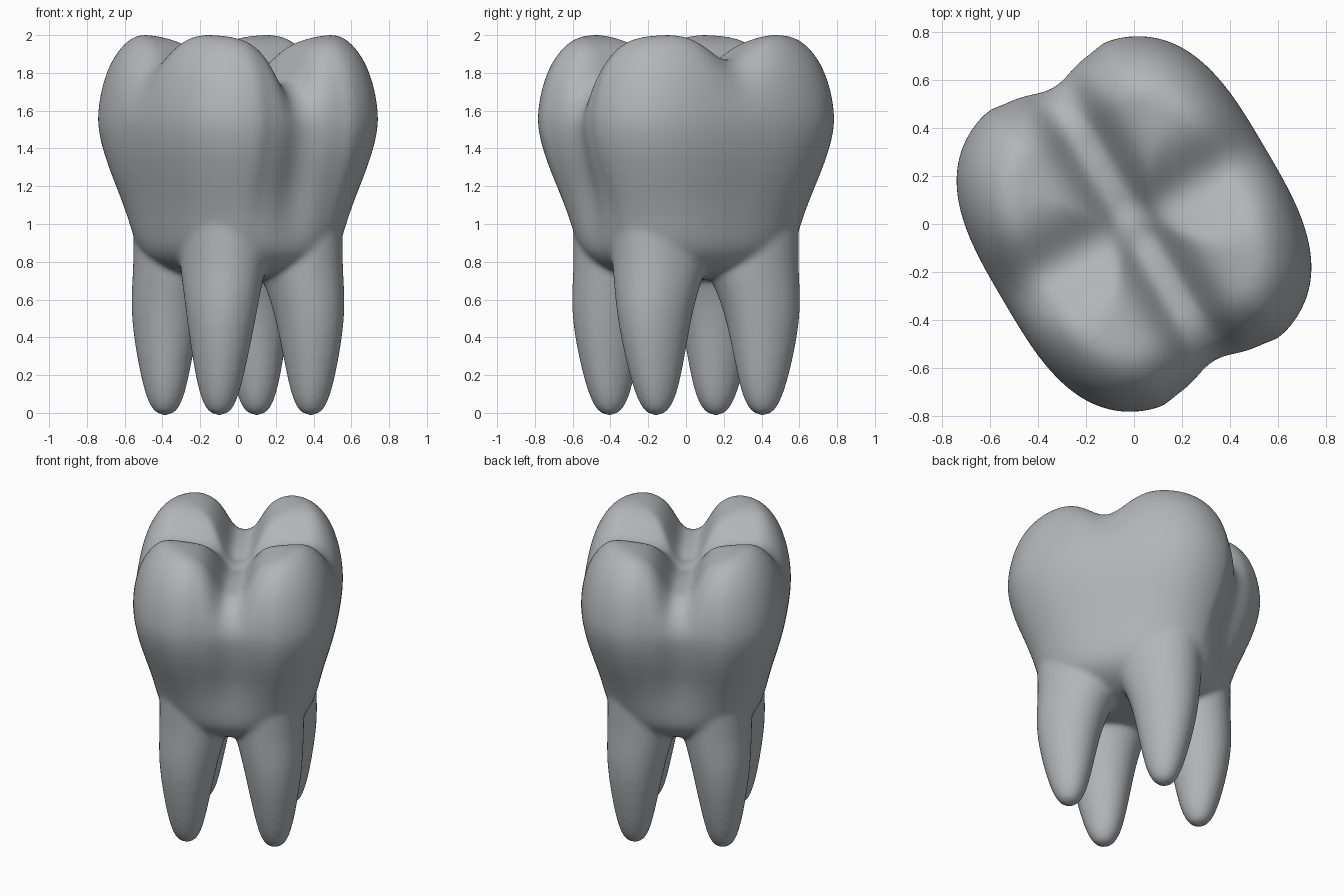
import bpy, bmesh, math

cube = bpy.data.objects.get("Cube")
if cube:
    bpy.data.objects.remove(cube, do_unlink=True)

enamel = bpy.data.materials.new("enamel grey")
enamel.use_nodes = True
colour = (0.45, 0.46, 0.48, 1)
enamel.diffuse_color = colour
enamel.node_tree.nodes["Principled BSDF"].inputs["Base Color"].default_value = colour


def skin(bm, loops):
    """Bridge stacked loops of points and cap both ends."""
    loops = [[bm.verts.new(p) for p in loop] for loop in loops]
    n = len(loops[0])
    for low, high in zip(loops, loops[1:]):
        for i in range(n):
            j = (i + 1) % n
            bm.faces.new((low[i], low[j], high[j], high[i]))
    bm.faces.new(loops[0][::-1])
    bm.faces.new(loops[-1])


def outline(a, b, power, sides):
    """Superellipse points at even angles."""
    points = []
    for i in range(sides):
        t = math.tau * i / sides
        c, s = math.cos(t), math.sin(t)
        r = (abs(c / a) ** power + abs(s / b) ** power) ** (-1 / power)
        points.append((r * c, r * s))
    return points


def recess(u, v, z):
    """Pull in the middle of both ends, with a small crease beside each lobe."""
    k = min(1, max(0, (z - 0.8) / 0.4))
    hollow = 0.075 * math.exp(-(u / 0.13) ** 2)
    crease = 0.03 / (1 + (u / 0.245) ** 20)
    return u, v * (1 - k * (hollow + crease)), z


def biting_height(u, v):
    """Four cusps parted by a deep long groove and a softer cross valley."""
    groove = 0.22 / (1 + (abs(u) / 0.12) ** 3.5)
    valley = 0.14 * math.exp(-(v / 0.17) ** 2)
    slope = 0.05 * math.exp(-(u / 0.25) ** 2)
    return 2.013 - max(groove + 0.2 * valley, valley + 0.2 * groove) - slope


# Crown wall: height, half width, half length, squareness
wall = [
    (0.70, 0.15, 0.20, 2),
    (0.725, 0.28, 0.36, 2.2),
    (0.77, 0.39, 0.46, 2.3),
    (0.83, 0.455, 0.53, 2.4),
    (0.90, 0.49, 0.57, 2.5),
    (1.05, 0.522, 0.605, 2.6),
    (1.20, 0.565, 0.655, 2.8),
    (1.35, 0.61, 0.71, 2.9),
    (1.50, 0.635, 0.74, 3.1),
]
# Rim rounding: share of the outline, share of the height above the wall
rim = [(0.997, 0.2), (0.975, 0.4), (0.935, 0.6), (0.885, 0.75),
       (0.82, 0.88), (0.755, 0.96), (0.69, 1)]
rim += [(0.63 - 0.06 * i, 1) for i in range(10)]

CROWN_SIDES = 180
crown = [[recess(u, v, z) for u, v in outline(a, b, p, CROWN_SIDES)] for z, a, b, p in wall]
base, a, b, p = wall[-1]
for share, rise in rim:
    crown.append([recess(u * share, v * share,
                         base + (biting_height(u * share, v * share) - base) * rise)
                  for u, v in outline(a, b, p, CROWN_SIDES)])

# Root: height, centre, radii
root = [
    (-0.015, 0.272, 0.316, 0.02, 0.02),
    (0.005, 0.272, 0.316, 0.065, 0.065),
    (0.08, 0.272, 0.316, 0.097, 0.105),
    (0.20, 0.272, 0.32, 0.125, 0.14),
    (0.40, 0.268, 0.325, 0.16, 0.182),
    (0.55, 0.26, 0.318, 0.183, 0.208),
    (0.67, 0.245, 0.297, 0.20, 0.232),
    (0.76, 0.23, 0.275, 0.215, 0.253),
    (0.90, 0.22, 0.27, 0.225, 0.262),
    (1.05, 0.22, 0.275, 0.22, 0.26),
    (1.20, 0.22, 0.28, 0.20, 0.23),
]
TWIST = math.radians(-3.5)


def turn(u, v, z):
    c, s = math.cos(TWIST), math.sin(TWIST)
    return u * c - v * s, u * s + v * c, z


bm = bmesh.new()
skin(bm, crown)
for su in (-1, 1):
    for sv in (-1, 1):
        skin(bm, [[turn(su * (cu + u), sv * (cv + v), z)
                   for u, v in outline(ru, rv, 2.1, 32)]
                  for z, cu, cv, ru, rv in root])
bmesh.ops.recalc_face_normals(bm, faces=bm.faces)
mesh = bpy.data.meshes.new("molar_tooth")
bm.to_mesh(mesh)
bm.free()
mesh.materials.append(enamel)
tooth = bpy.data.objects.new("molar_tooth", mesh)
bpy.context.collection.objects.link(tooth)
tooth.rotation_euler.z = math.radians(30.5)

# Round the lofts, fuse them into one skin and soften the joints
subsurf = tooth.modifiers.new("round", "SUBSURF")
subsurf.levels = subsurf.render_levels = 1
remesh = tooth.modifiers.new("fuse", "REMESH")
remesh.mode = "VOXEL"
remesh.voxel_size = 0.013
remesh.use_smooth_shade = True
soften = tooth.modifiers.new("soften", "SMOOTH")
soften.factor = 0.5
soften.iterations = 24
